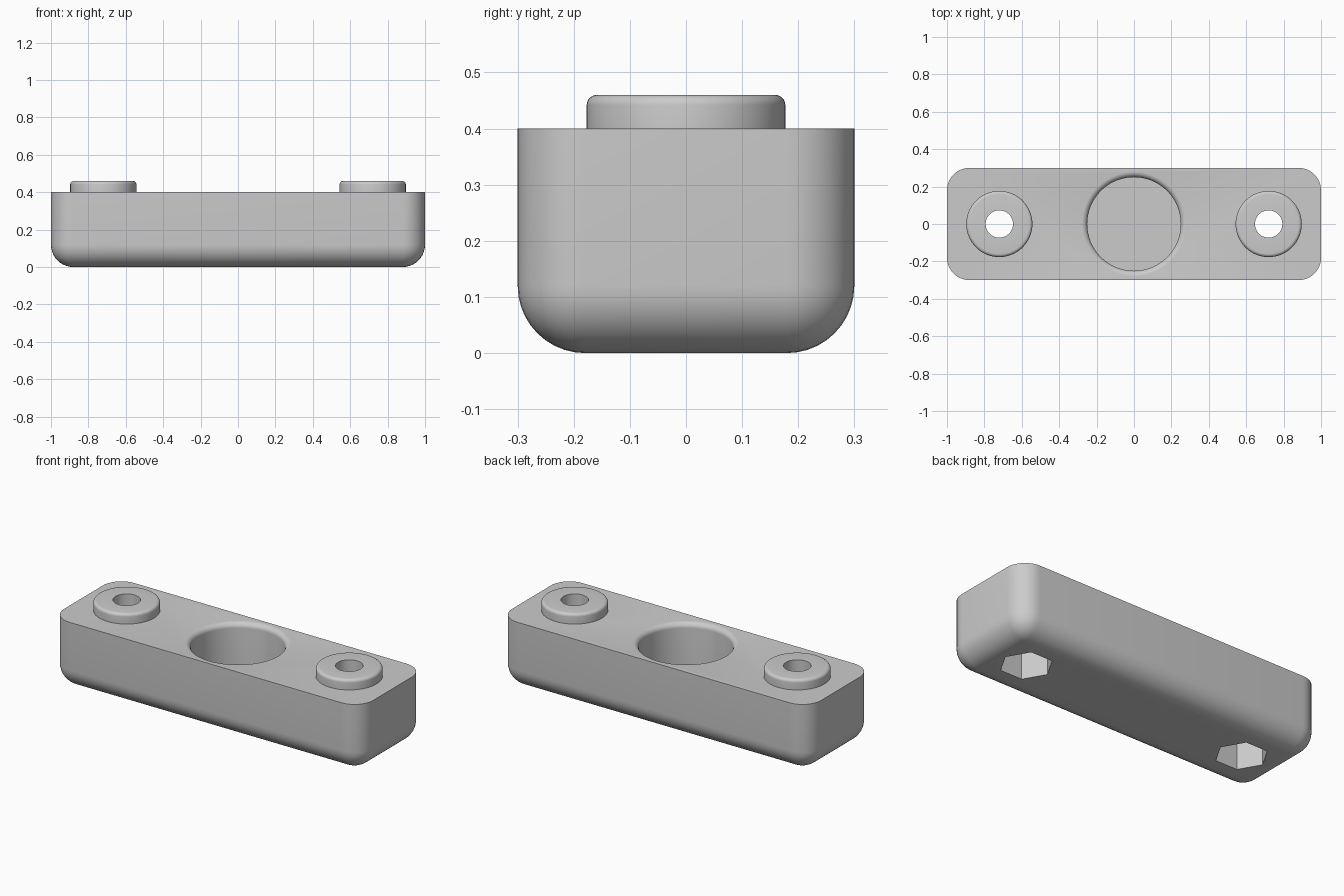
import bpy, bmesh
from math import cos, sin, pi, radians
from mathutils import Vector

if "Cube" in bpy.data.objects:
    bpy.data.objects.remove(bpy.data.objects["Cube"], do_unlink=True)

HEIGHT = 0.4
HOLE_X = 0.72
HOLE_R = 0.073

grey = bpy.data.materials.new("light_grey")
grey.use_nodes = True
colour = (0.6, 0.6, 0.6, 1)
grey.diffuse_color = colour
grey.node_tree.nodes["Principled BSDF"].inputs["Base Color"].default_value = colour


def make_object(name, bm, x=0):
    bmesh.ops.recalc_face_normals(bm, faces=bm.faces)
    mesh = bpy.data.meshes.new(name)
    bm.to_mesh(mesh)
    bm.free()
    obj = bpy.data.objects.new(name, mesh)
    obj.location.x = x
    mesh.materials.append(grey)
    bpy.context.collection.objects.link(obj)
    return obj


def lathe(name, profile, x=0, steps=64):
    """Spin an (r, z) profile around the z axis."""
    bm = bmesh.new()
    verts = [bm.verts.new((r, 0, z)) for r, z in profile]
    edges = [bm.edges.new(pair) for pair in zip(verts, verts[1:])]
    bmesh.ops.spin(bm, geom=verts + edges, cent=(0, 0, 0), axis=(0, 0, 1),
                   angle=2 * pi, steps=steps)
    bmesh.ops.remove_doubles(bm, verts=bm.verts, dist=1e-5)
    return make_object(name, bm, x)


def arc(cr, cz, radius, start, end, steps=8):
    angles = [radians(start + (end - start) * i / steps) for i in range(steps + 1)]
    return [(cr + radius * cos(a), cz + radius * sin(a)) for a in angles]


def select_only(obj):
    bpy.ops.object.select_all(action='DESELECT')
    obj.select_set(True)
    bpy.context.view_layer.objects.active = obj


def cut(target, cutter):
    mod = target.modifiers.new("cut", 'BOOLEAN')
    mod.operation = 'DIFFERENCE'
    mod.solver = 'EXACT'
    mod.object = cutter
    select_only(target)
    bpy.ops.object.modifier_apply(modifier=mod.name)
    bpy.data.objects.remove(cutter, do_unlink=True)


def smooth(obj):
    select_only(obj)
    bpy.ops.object.shade_smooth_by_angle(angle=radians(30))


# Block with rounded sides and underside, sharp top rim
bm = bmesh.new()
bmesh.ops.create_cube(bm, size=1)
bmesh.ops.scale(bm, vec=(2, 0.6, HEIGHT), verts=bm.verts)
bmesh.ops.translate(bm, vec=Vector((0, 0, HEIGHT / 2)), verts=bm.verts)
rounded = [e for e in bm.edges if min(v.co.z for v in e.verts) < 0.01]
bmesh.ops.bevel(bm, geom=rounded, offset=0.12, segments=10, profile=0.5,
                affect='EDGES', clamp_overlap=True)
body = make_object("body", bm)

# Blind round pocket with a rounded lip
lip = arc(0.28, HEIGHT - 0.03, 0.03, 180, 90)[:-1]
pocket = [(0, 0.06), (0.25, 0.06)] + lip + [(0.281, 0.4005), (0.281, 0.5), (0, 0.5)]
cut(body, lathe("pocket_cutter", pocket, steps=96))

for side, x in (("left", HOLE_X), ("right", -HOLE_X)):
    # Hexagonal nut recess below, screw hole above
    nut = [(0, -0.1), (0.14, -0.1), (0.14, 0.2), (0, 0.2)]
    cut(body, lathe("nut_cutter", nut, x, steps=6))
    hole = [(0, 0.15), (HOLE_R, 0.15), (HOLE_R, 0.5), (0, 0.5)]
    cut(body, lathe("hole_cutter", hole, x))

    # Raised ring around the screw hole
    ring = [(0.177, HEIGHT)] + arc(0.159, 0.442, 0.018, 0, 90, 6)
    ring += [(HOLE_R, 0.46), (HOLE_R, HEIGHT)]
    smooth(lathe(side + "_raised_ring", ring + ring[:1], x))

smooth(body)
